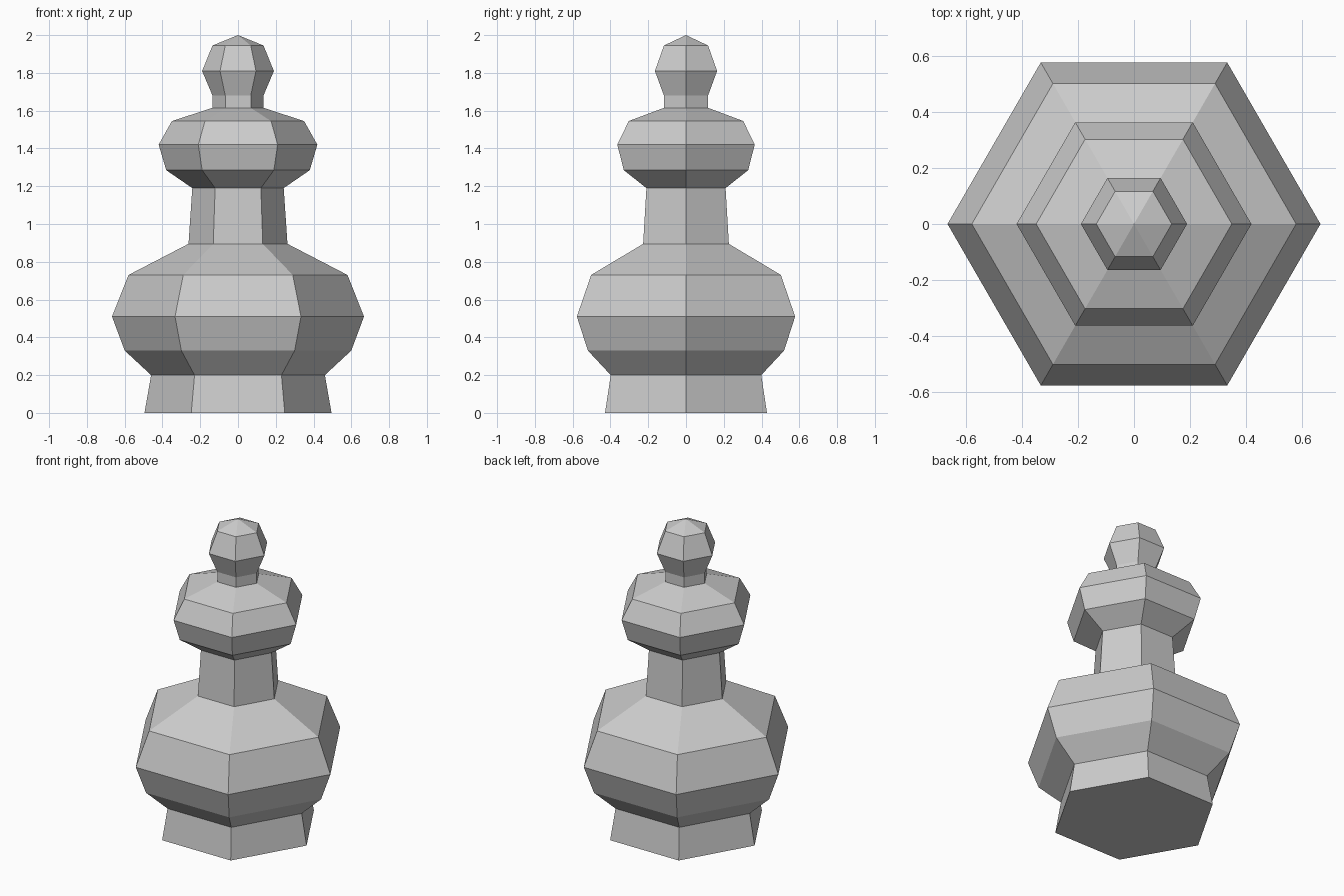
import bpy
import bmesh
from math import cos, sin, pi

SIDES = 6

cube = bpy.data.objects.get("Cube")
if cube:
    bpy.data.objects.remove(cube, do_unlink=True)

# Plain grey stone
stone = bpy.data.materials.new("grey_stone")
stone.use_nodes = True
grey = (0.6, 0.6, 0.6, 1.0)
stone.diffuse_color = grey
stone.node_tree.nodes["Principled BSDF"].inputs["Base Color"].default_value = grey


def lathe(name, profile, cap_bottom=False):
    """Turn a (radius, height) profile into a flat-sided part; radius 0 makes a tip."""
    bm = bmesh.new()
    rings = []
    for r, z in profile:
        if r == 0:
            rings.append([bm.verts.new((0, 0, z))] * SIDES)
        else:
            rings.append([bm.verts.new((r * cos(2 * pi * i / SIDES), r * sin(2 * pi * i / SIDES), z))
                          for i in range(SIDES)])
    for low, high in zip(rings, rings[1:]):
        for i in range(SIDES):
            j = (i + 1) % SIDES
            corners = [low[i], low[j], high[j], high[i]]
            bm.faces.new(list(dict.fromkeys(corners)))
    if cap_bottom:
        bm.faces.new(rings[0][::-1])
    mesh = bpy.data.meshes.new(name)
    bm.to_mesh(mesh)
    bm.free()
    mesh.materials.append(stone)
    obj = bpy.data.objects.new(name, mesh)
    bpy.context.collection.objects.link(obj)
    return obj


# Rings shared by neighbouring parts
foot_top = (0.46, 0.20)
neck_base = (0.262, 0.895)
neck_top = (0.242, 1.19)
knob_base = (0.135, 1.615)

# Foot, belly, neck, collar and finial, from the ground up
lathe("foot", [(0.495, 0), foot_top], cap_bottom=True)
lathe("belly", [foot_top, (0.6, 0.33), (0.667, 0.51), (0.58, 0.73), neck_base])
lathe("neck", [neck_base, neck_top])
lathe("collar", [neck_top, (0.38, 1.285), (0.42, 1.42), (0.35, 1.545), knob_base])
lathe("finial", [knob_base, (0.135, 1.68), (0.19, 1.81), (0.135, 1.945), (0, 2)])
